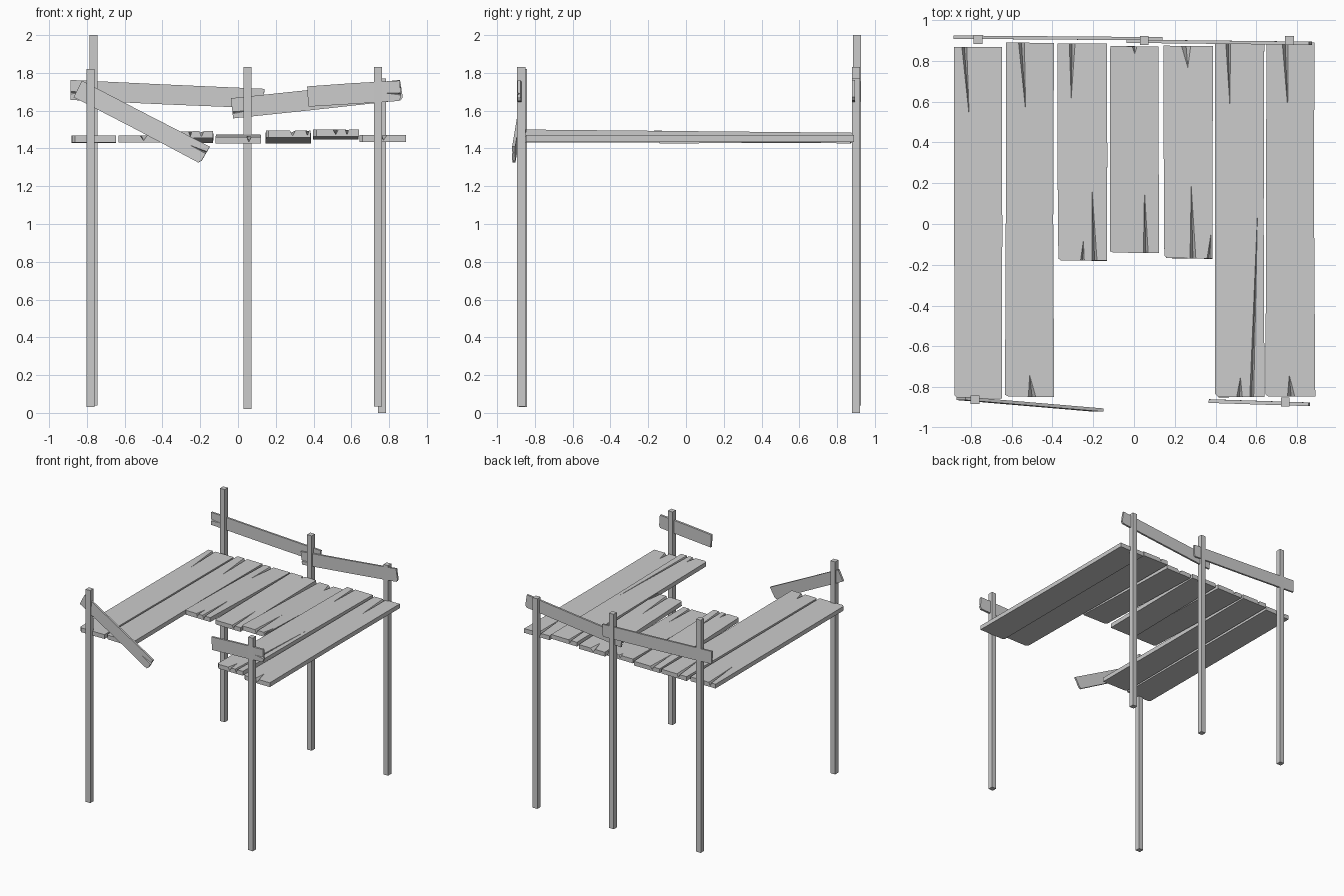
import bpy, bmesh, random
from mathutils import Matrix, Vector

if "Cube" in bpy.data.objects:
    bpy.data.objects.remove(bpy.data.objects["Cube"])

random.seed(4)


def make_object(name, bm, matrix):
    bmesh.ops.recalc_face_normals(bm, faces=bm.faces)
    mesh = bpy.data.meshes.new(name)
    bm.to_mesh(mesh)
    bm.free()
    ob = bpy.data.objects.new(name, mesh)
    bpy.context.collection.objects.link(ob)
    ob.matrix_world = matrix
    return ob


def board(name, start, end, width, thick, normal, cracks=()):
    """Rough board from start to end; cracks = (end 0/1, offset, tip offset, length, width)."""
    start, end = Vector(start), Vector(end)
    ax = (end - start).normalized()
    ay = Vector(normal).cross(ax).normalized()
    az = ax.cross(ay)
    h = (end - start).length / 2
    matrix = Matrix.Translation((start + end) / 2) @ Matrix((ax, ay, az)).transposed().to_4x4()

    # slightly uneven outline with one clipped corner, extruded to thickness
    w = width / 2
    j = lambda: random.uniform(-0.003, 0.003)
    outline = [(-h, -w), (0, -w), (h - 0.012, -w), (h, -w + 0.015),
               (h, w), (0, w), (-h, w)]
    bm = bmesh.new()
    base = bm.faces.new([bm.verts.new((x + j(), y + j(), -thick / 2)) for x, y in outline])
    top = bmesh.ops.extrude_face_region(bm, geom=[base])["geom"]
    bmesh.ops.translate(bm, vec=(0, 0, thick),
                        verts=[v for v in top if isinstance(v, bmesh.types.BMVert)])
    ob = make_object(name, bm, matrix)
    if not cracks:
        return

    # wedge-shaped cracks running in from the ends
    bm = bmesh.new()
    zt = thick / 2 + 0.001
    for side, off, tip, length, cw in cracks:
        s = 1 if side else -1
        e = s * (h + 0.006)
        v = [bm.verts.new(c) for c in ((e, off - cw / 2, zt), (e, off + cw / 2, zt),
                                       (e, off, zt - thick * 0.8), (s * (h - length), tip, zt))]
        for a, b, c in ((0, 1, 2), (0, 1, 3), (1, 2, 3), (2, 0, 3)):
            bm.faces.new((v[a], v[b], v[c]))
    cutter = make_object(name + "_cracks", bm, matrix)
    cutter.hide_render = True
    bpy.context.view_layer.update()
    mod = ob.modifiers.new("cracks", "BOOLEAN")
    mod.operation, mod.solver, mod.object = "DIFFERENCE", "EXACT", cutter
    bpy.context.view_layer.objects.active = ob
    bpy.ops.object.modifier_apply(modifier=mod.name)
    bpy.data.objects.remove(cutter)


# posts: x, y, bottom, top
posts = {"back_left_post": (-0.765, 0.905, 0.04, 2.0),
         "back_middle_post": (0.05, 0.90, 0.02, 1.83),
         "back_right_post": (0.762, 0.90, 0.0, 1.77),
         "front_left_post": (-0.78, -0.862, 0.03, 1.82),
         "front_right_post": (0.742, -0.872, 0.035, 1.83)}
for name, (x, y, z0, z1) in posts.items():
    bm = bmesh.new()
    bmesh.ops.create_cube(bm, size=1)
    bmesh.ops.scale(bm, vec=(0.043, 0.043, z1 - z0), verts=bm.verts)
    make_object(name, bm, Matrix.Translation((x, y, (z0 + z1) / 2)))

# deck planks: x centre, width, back y, front y, back z, front z, cracks
planks = [
    (-0.762, 0.235, 0.865, -0.853, 1.446, 1.45, [(0, -0.07, -0.045, 0.35, 0.025)]),
    (-0.512, 0.237, 0.888, -0.847, 1.45, 1.45, [(0, -0.04, -0.018, 0.35, 0.03),
                                               (1, 0.013, 0.0, 0.11, 0.04)]),
    (-0.253, 0.24, 0.885, -0.178, 1.447, 1.473, [(0, -0.05, -0.055, 0.28, 0.03),
                                                (1, 0.06, 0.047, 0.36, 0.025),
                                                (1, 0.0, 0.005, 0.10, 0.02)]),
    (0.003, 0.238, 0.873, -0.143, 1.455, 1.443, [(0, 0.0, 0.0, 0.04, 0.03),
                                                (1, 0.055, 0.048, 0.32, 0.025)]),
    (0.267, 0.24, 0.873, -0.168, 1.443, 1.477, [(0, -0.012, -0.003, 0.11, 0.05),
                                               (1, 0.022, 0.013, 0.37, 0.03),
                                               (1, 0.10, 0.11, 0.12, 0.02)]),
    (0.517, 0.24, 0.885, -0.847, 1.465, 1.482, [(0, -0.055, -0.047, 0.31, 0.025),
                                               (1, 0.0, 0.005, 0.10, 0.03),
                                               (1, 0.06, 0.09, 0.95, 0.02)]),
    (0.766, 0.24, 0.888, -0.847, 1.452, 1.452, [(0, -0.025, -0.012, 0.33, 0.03),
                                               (1, 0.005, -0.005, 0.11, 0.04)]),
]
for i, (x, w, yb, yf, zb, zf, cracks) in enumerate(planks, 1):
    board(f"deck_plank_{i}", (x, yb, zb), (x, yf, zf), w, 0.036, (0, 0, 1), cracks)

# broken railing boards nailed to the posts
FRONT = (0, -1, 0)
board("back_left_rail", (-0.885, 0.916, 1.71), (0.14, 0.908, 1.665), 0.105, 0.016, FRONT,
      [(0, -0.015, -0.01, 0.1, 0.015)])
board("back_right_rail", (-0.03, 0.896, 1.61), (0.865, 0.886, 1.71), 0.108, 0.016, FRONT,
      [(0, -0.02, -0.02, 0.07, 0.015)])
board("front_right_rail", (0.367, -0.868, 1.675), (0.862, -0.884, 1.708), 0.108, 0.018, FRONT,
      [(1, -0.02, -0.01, 0.08, 0.015)])
board("front_left_fallen_rail", (-0.85, -0.855, 1.715), (-0.175, -0.912, 1.365), 0.098, 0.016,
      FRONT, [(1, 0.015, 0.01, 0.1, 0.015)])
